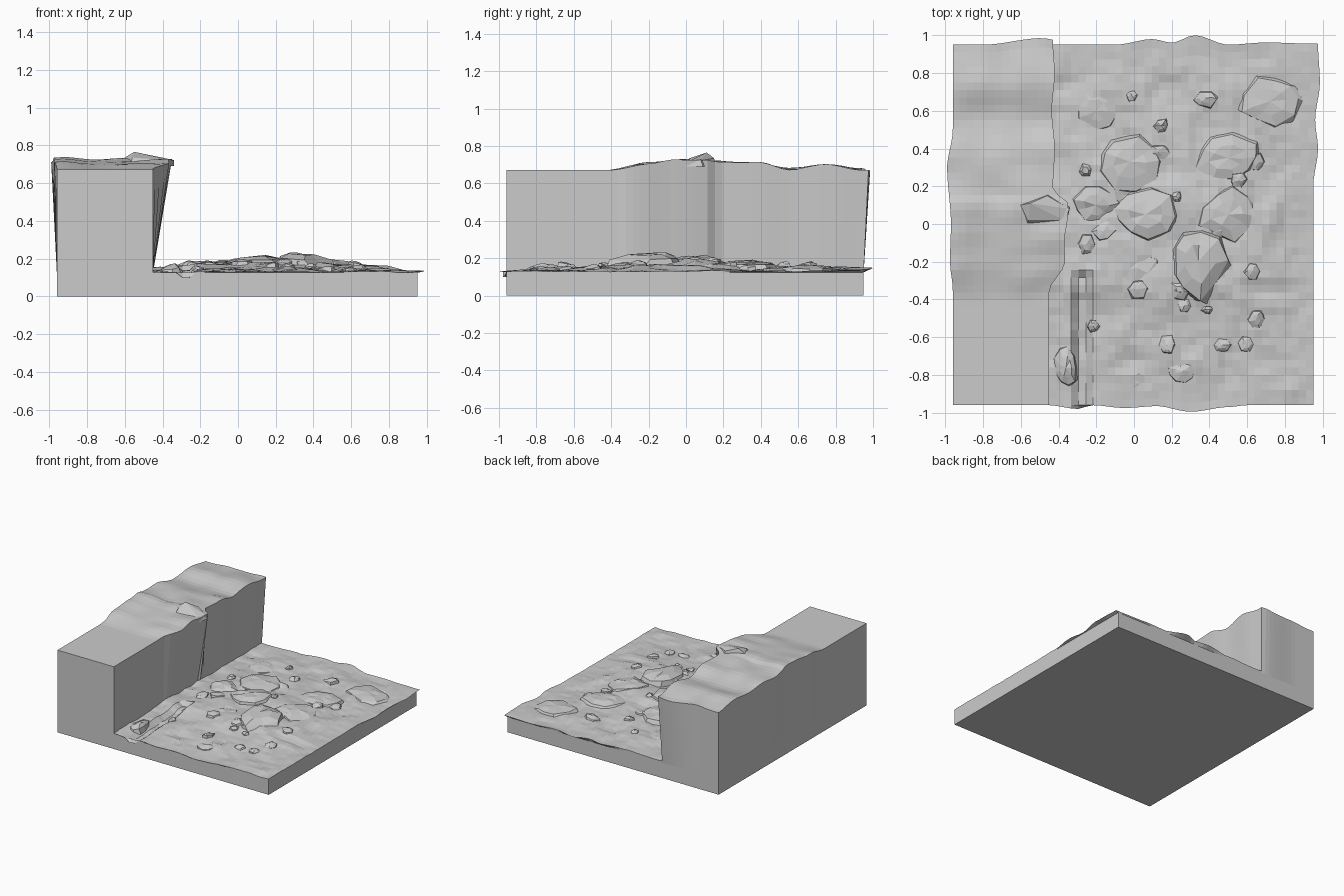
import bpy, bmesh, math, random
from mathutils import Vector, noise

if "Cube" in bpy.data.objects:
    bpy.data.objects.remove(bpy.data.objects["Cube"])

random.seed(4)


def curve(points, t):
    """Smooth interpolation through a short list of (position, value)."""
    if t <= points[0][0]:
        return points[0][1]
    for (a, va), (b, vb) in zip(points, points[1:]):
        if t <= b:
            k = (t - a) / (b - a)
            k = k * k * (3 - 2 * k)
            return va + (vb - va) * k
    return points[-1][1]


def finish(name, bm):
    bmesh.ops.recalc_face_normals(bm, faces=bm.faces[:])
    me = bpy.data.meshes.new(name)
    bm.to_mesh(me)
    bm.free()
    ob = bpy.data.objects.new(name, me)
    bpy.context.collection.objects.link(ob)
    return ob


def terrain(name, x0, x1, y0, y1, nx, ny, top, z_wall, open_side=None):
    """Grid of top(x, y) points with skirt walls that return to a straight footprint."""
    bm = bmesh.new()
    base = [[(x0 + (x1 - x0) * i / nx, y0 + (y1 - y0) * j / ny)
             for j in range(ny + 1)] for i in range(nx + 1)]
    g = [[bm.verts.new(top(*p)) for p in row] for row in base]
    for i in range(nx):
        for j in range(ny):
            bm.faces.new((g[i][j], g[i + 1][j], g[i + 1][j + 1], g[i][j + 1]))
    sides = {"front": [(i, 0) for i in range(nx + 1)],
             "right": [(nx, j) for j in range(ny + 1)],
             "back": [(i, ny) for i in range(nx, -1, -1)],
             "left": [(0, j) for j in range(ny, -1, -1)]}
    for side, ring in sides.items():
        if side == open_side:
            continue
        prev = None
        for i, j in ring:
            x, y = base[i][j]
            end = z_wall if (name == "ledge_block" and side == "right") else 0
            col = [g[i][j], bm.verts.new((x, y, z_wall))]
            if end == 0:
                col.append(bm.verts.new((x, y, 0)))
            if prev:
                for k in range(len(col) - 1):
                    bm.faces.new((prev[k], col[k], col[k + 1], prev[k + 1]))
            prev = col
    bm.faces.new([bm.verts.new((x, y, 0)) for x, y in
                  ((x0, y0), (x0, y1), (x1, y1), (x1, y0))])
    bmesh.ops.remove_doubles(bm, verts=bm.verts[:], dist=0.0005)
    return finish(name, bm)


# Low rocky floor
RIDGE_Y = [(-.96, .0), (-.6, .015), (-.25, .045), (.15, .04), (.5, .02), (.95, .015)]
RIDGE_X = [(-.45, .3), (-.2, .8), (.25, 1.2), (.55, .8), (.95, 0)]
RIGHT_LIP = [(.2, 0), (.4, .025), (.55, .01), (.75, .035), (.95, .025)]
BACK_LIP = [(-.1, 0), (.1, .03), (.2, .01), (.32, .05), (.5, .0), (.7, .012), (.95, .005)]
FRONT_LIP = [(-.45, 0), (-.3, .02), (-.22, 0), (-.05, .015), (.12, .005), (.3, .035), (.5, .01), (.6, 0)]


def floor_top(x, y):
    z = .13 + curve(RIDGE_Y, y) * curve(RIDGE_X, x)
    edge = min(1, (.97 - max(x, abs(y))) / .2)
    z += (.018 * noise.noise(Vector((x * 5, y * 5, 2))) +
          .012 * noise.noise(Vector((x * 13, y * 13, 7)))) * (.35 + .65 * edge)
    if y < -.25 and -.3 < x < -.24:
        z -= .03
    xx = x + curve(RIGHT_LIP, y) * max(0, (x - .8) / .15)
    yy = y + curve(BACK_LIP, x) * max(0, (y - .8) / .15)
    yy -= curve(FRONT_LIP, x) * max(0, (-y - .8) / .16)
    return xx, yy, z


terrain("rocky_floor", -.45, .95, -.96, .95, 36, 48, floor_top, .125, "left")

# Tall ledge with an overhanging broken lip
LEDGE_Z = [(-.42, .672), (-.2, .705), (-.02, .72), (.1, .73), (.17, .715), (.35, .71),
           (.55, .678), (.75, .698), (.95, .672)]
LEDGE_R = [(-.36, 0), (-.2, .085), (-.1, .08), (.05, .1), (.13, .1), (.17, .02),
           (.4, .03), (.6, .015), (.8, .03), (.95, .02)]
LEDGE_L = [(-.35, 0), (-.2, .015), (0, .01), (.3, .03), (.5, .0)]
LEDGE_B = [(-.8, 0), (-.5, .035), (-.44, .025)]


def ledge_top(x, y):
    u = (x + .96) / .51
    rough = max(0, min(1, (y + .42) / .2))
    z = curve(LEDGE_Z, y) + .016 * rough * noise.noise(Vector((x * 6, y * 6, 4)))
    xx = x + curve(LEDGE_R, y) * u * u - curve(LEDGE_L, y) * (1 - u) ** 2
    yy = y + curve(LEDGE_B, x) * max(0, (y - .8) / .15)
    return xx, yy, z


terrain("ledge_block", -.96, -.45, -.96, .95, 14, 48, ledge_top, .125)


# Broken flat stones, one low-poly helper
def stone(name, x, y, z, rx, ry, h, sides=8, tilt=(0, 0)):
    bm = bmesh.new()
    rings = []
    shape = [random.uniform(.8, 1.12) for _ in range(sides)]
    for scale, level in ((1, 0), (.88, .65), (.5, .95)):
        ring = []
        for k in range(sides):
            a = math.tau * (k + random.uniform(-.2, .2)) / sides
            px = rx * scale * shape[k] * math.cos(a)
            py = ry * scale * shape[k] * math.sin(a)
            pz = z + h * level * random.uniform(.75, 1.1)
            if level:
                pz += tilt[0] * px + tilt[1] * py
            ring.append(bm.verts.new((x + px, y + py, pz)))
        rings.append(ring)
    for a, b in zip(rings, rings[1:]):
        for k in range(sides):
            m = (k + 1) % sides
            bm.faces.new((a[k], a[m], b[m], b[k]))
    tip = bm.verts.new((x, y, z + h))
    for k in range(sides):
        bm.faces.new((rings[-1][k], rings[-1][(k + 1) % sides], tip))
    finish(name, bm)


# Main stones: x, y, z, radius x, radius y, height, tilt
MAIN = [(-.02, .33, .14, .2, .17, .05, 0, 0), (.0, -.33, .12, .16, .24, .05, .05, .1),
        (.34, -.2, .15, .17, .22, .075, -.05, .05), (.06, .05, .15, .2, .15, .06, .1, 0),
        (.72, .65, .13, .17, .14, .035, -.05, 0), (-.2, .6, .12, .12, .13, .035, 0, 0),
        (-.2, .1, .13, .13, .12, .055, 0, .1), (.5, .35, .14, .2, .13, .04, 0, 0),
        (.5, .05, .14, .18, .15, .055, -.1, 0), (-.36, -.76, .11, .07, .12, .06, .1, 0),
        (.26, -.78, .11, .08, .07, .05, 0, -.1), (-.03, -.82, .1, .14, .1, .04, 0, 0)]
for n, (x, y, z, rx, ry, h, tx, ty) in enumerate(MAIN):
    stone(f"flat_stone_{n}", x, y, z, rx, ry, h, 9, (tx, ty))

# Small scattered chips
for n in range(26):
    x, y = random.uniform(-.32, .65), random.uniform(-.75, .7)
    r = random.uniform(.03, .07)
    _, _, z = floor_top(x, y)
    stone(f"chip_{n}", x, y, z - .015, r, r * random.uniform(.7, 1.4), .035, 6,
          (random.uniform(-.2, .2), random.uniform(-.2, .2)))

# Cracked slab on the ledge crest
bm = bmesh.new()
low = [(-.62, .1, .69), (-.57, -.02, .69), (-.36, .0, .69), (-.34, .09, .69), (-.45, .16, .69)]
high = [(-.6, .1, .735), (-.56, .02, .735), (-.37, .02, .72), (-.34, .08, .722), (-.46, .15, .735)]
a, b = [[bm.verts.new(p) for p in ring] for ring in (low, high)]
peak = bm.verts.new((-.55, .11, .765))
for k in range(5):
    m = (k + 1) % 5
    bm.faces.new((a[k], a[m], b[m], b[k]))
    bm.faces.new((b[k], b[m], peak))
finish("crest_slab", bm)
